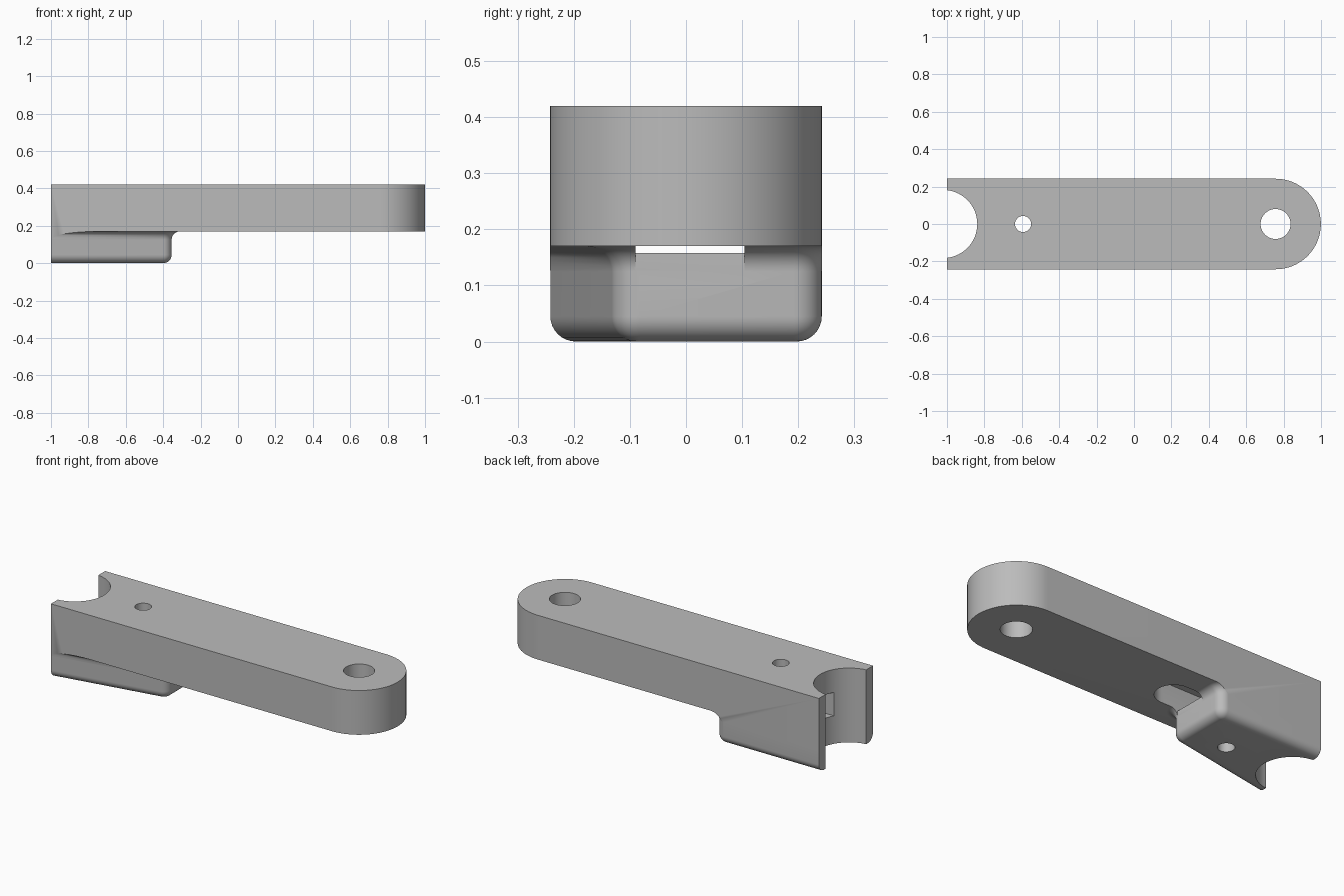
import bpy, bmesh
from math import sin, cos, pi, atan2
from mathutils import Vector

if "Cube" in bpy.data.objects:
    bpy.data.objects.remove(bpy.data.objects["Cube"], do_unlink=True)

HALF = 0.242          # half width of the arm
UNDER, TOP = 0.17, 0.42
PIVOT = 0.757         # centre of the rounded end
FILLET = 0.045


def loft(name, rings):
    """Solid from a stack of matching rings."""
    bm = bmesh.new()
    loops = [[bm.verts.new(p) for p in ring] for ring in rings]
    for low, high in zip(loops, loops[1:]):
        for i in range(len(low)):
            j = (i + 1) % len(low)
            bm.faces.new((low[i], low[j], high[j], high[i]))
    bm.faces.new(loops[0][::-1])
    bm.faces.new(loops[-1])
    mesh = bpy.data.meshes.new(name)
    bm.to_mesh(mesh)
    bm.free()
    obj = bpy.data.objects.new(name, mesh)
    bpy.context.scene.collection.objects.link(obj)
    return obj


def prism(name, outline, z0, z1):
    return loft(name, [[(x, y, z) for x, y in outline] for z in (z0, z1)])


def arc(cx, cy, r, a0, a1, n):
    return [(cx + r * cos(a0 + (a1 - a0) * i / n),
             cy + r * sin(a0 + (a1 - a0) * i / n)) for i in range(n + 1)]


def rect(x0, x1, y0, y1):
    return [(x0, y0), (x1, y0), (x1, y1), (x0, y1)]


def combine(target, tool, operation):
    """Apply a boolean and discard the tool."""
    mod = target.modifiers.new(operation, "BOOLEAN")
    mod.operation, mod.object, mod.solver = operation, tool, "EXACT"
    bpy.context.view_layer.update()
    graph = bpy.context.evaluated_depsgraph_get()
    mesh = bpy.data.meshes.new_from_object(target.evaluated_get(graph))
    target.modifiers.clear()
    target.data = mesh
    bpy.data.objects.remove(tool, do_unlink=True)


# Clamp block under the arm: one slanted side, rounded bottom, flared top
slant = atan2(0.117, 0.645)
along = Vector((cos(slant), sin(slant)))
CORNER, CORNER_X, END_X = 0.05, -0.405, -0.355


def block_ring(z, grow):
    r = CORNER + grow
    pts = arc(CORNER_X, -0.083, r, slant - pi / 2, 0, 12)
    pts += arc(CORNER_X, HALF - CORNER, r, 0, pi / 2, 12)
    start = Vector(pts[0]) - along
    pts = [tuple(start)] + pts + [(pts[-1][0] - 1, pts[-1][1])]
    return [(x, y, z) for x, y in pts]


STEPS = 8
angles = [i * pi / 2 / STEPS for i in range(STEPS + 1)]
rings = [block_ring(FILLET * (1 - cos(a)), FILLET * (sin(a) - 1)) for a in angles]
rings += [block_ring(UNDER - FILLET * (1 - sin(a)), FILLET * (1 - cos(a))) for a in angles]
rings.append(block_ring(UNDER + 0.1, FILLET))
block = loft("clamp_block", rings)

# Arm: slab joined to the block, trimmed to the round-ended outline
arm = prism("lever_arm", rect(-1.5, 1.5, -0.6, 0.6), UNDER, 0.6)
combine(arm, block, "UNION")
outline = [(-1, HALF), (-1, -HALF)] + arc(PIVOT, 0, HALF, -pi / 2, pi / 2, 48)
combine(arm, prism("outline", outline, -0.2, TOP), "INTERSECT")

# Pivot hole, screw hole and end notch
for name, x, r in (("pivot_hole", PIVOT, 0.08), ("screw_hole", -0.593, 0.043),
                   ("end_notch", -1.02, 0.182)):
    circle = arc(x, 0, r, 0, 2 * pi, 64)[:-1]
    combine(arm, prism(name, circle, -0.3, 0.7), "DIFFERENCE")

# Slot running from the notch to a round end past the block
MID, WIDE = 0.007, 0.097
slot = [(-1.1, MID + WIDE), (-1.1, MID - WIDE)]
slot += arc(-0.25, MID, WIDE, -pi / 2, pi / 2, 24)
combine(arm, prism("slot", slot, 0.158, 0.29), "DIFFERENCE")
relief = rect(END_X, -0.27, MID - WIDE, MID + WIDE)
combine(arm, prism("slot_relief", relief, 0.1, 0.2), "DIFFERENCE")

# Colour and shading
grey = bpy.data.materials.new("plain_grey")
grey.use_nodes = True
colour = (0.5, 0.5, 0.5, 1)
grey.diffuse_color = colour
grey.node_tree.nodes["Principled BSDF"].inputs["Base Color"].default_value = colour
arm.data.materials.clear()
arm.data.materials.append(grey)
for face in arm.data.polygons:
    face.material_index = 0
bpy.ops.object.select_all(action="DESELECT")
arm.select_set(True)
bpy.context.view_layer.objects.active = arm
bpy.ops.object.shade_smooth_by_angle()
